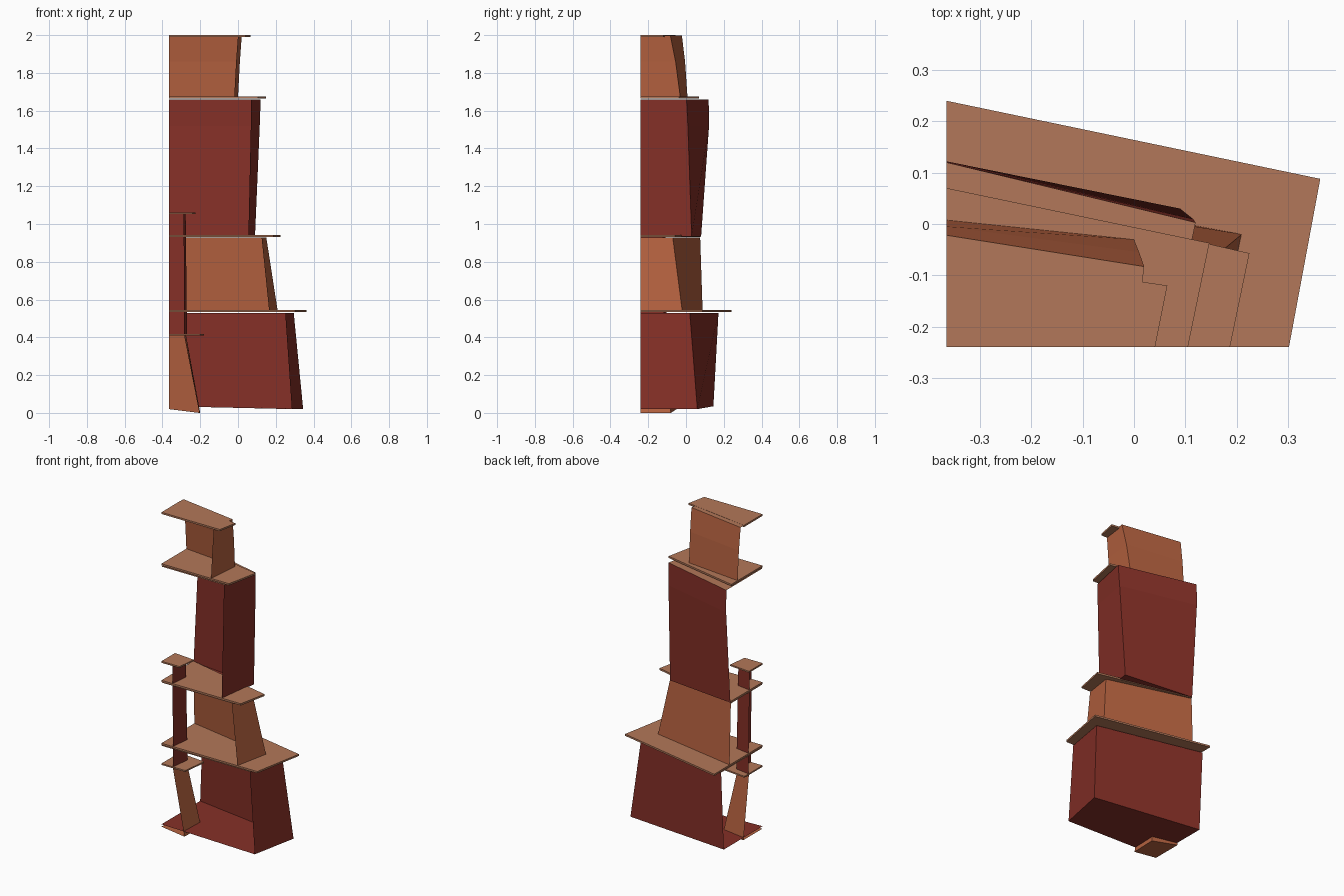
import bpy, bmesh

cube = bpy.data.objects.get("Cube")
if cube:
    bpy.data.objects.remove(cube, do_unlink=True)

# The tower is one open quarter, cut along these two planes
CUT_X, CUT_Y = -0.365, -0.24


def make_material(name, rgb):
    mat = bpy.data.materials.new(name)
    mat.use_nodes = True
    color = (*rgb, 1.0)
    mat.diffuse_color = color
    mat.node_tree.nodes["Principled BSDF"].inputs["Base Color"].default_value = color
    return mat


ORANGE = make_material("orange clay", (0.46, 0.12, 0.05))
RED = make_material("dark red clay", (0.235, 0.029, 0.02))
TAN = make_material("tan slab", (0.45, 0.187, 0.1))


def outline(bm, z, front_x, corner, end_y, drop=0.0):
    """Ring of four points: cut corner, front end, outer corner, back end."""
    points = [(CUT_X, CUT_Y, z), (front_x, CUT_Y, z - drop),
              (*corner, z - drop), (CUT_X, end_y, z)]
    return [bm.verts.new(p) for p in points]


def finish(bm, name, materials):
    mesh = bpy.data.meshes.new(name)
    bm.to_mesh(mesh)
    bm.free()
    for mat in materials:
        mesh.materials.append(mat)
    obj = bpy.data.objects.new(name, mesh)
    bpy.context.collection.objects.link(obj)
    return obj


def block(name, mat, levels, drop=0.0):
    """Two outer walls through the levels, a floor and a tan cap; cut sides open."""
    bm = bmesh.new()
    rings = [outline(bm, *lv, drop=0.0 if i else drop) for i, lv in enumerate(levels)]
    for low, high in zip(rings, rings[1:]):
        for i in (1, 2):
            bm.faces.new((low[i], low[i + 1], high[i + 1], high[i]))
    bm.faces.new(rings[0][::-1])
    bm.faces.new(rings[-1]).material_index = 1
    return finish(bm, name, (mat, TAN))


def slab(name, top, front_x, corner, end_y, thick=0.011):
    bm = bmesh.new()
    low = outline(bm, top - thick, front_x, corner, end_y)
    high = outline(bm, top, front_x, corner, end_y)
    bm.faces.new(low[::-1])
    bm.faces.new(high)
    for i in range(4):
        j = (i + 1) % 4
        bm.faces.new((low[i], low[j], high[j], high[i]))
    return finish(bm, name, (TAN,))


# Main tower blocks: (height, front end x, outer corner, back end y)
block("base_block", RED, [
    (0.035, 0.285, (0.345, 0.06), 0.145),
    (0.53, 0.25, (0.295, 0.02), 0.172)], drop=0.015)
block("lower_block", ORANGE, [
    (0.54, 0.165, (0.21, -0.02), 0.088),
    (0.928, 0.125, (0.15, -0.07), 0.075)])
block("middle_block", RED, [
    (0.935, 0.055, (0.09, 0.03), 0.08),
    (1.52, 0.068, (0.115, 0.01), 0.122),
    (1.658, 0.07, (0.12, 0.003), 0.12)])
block("top_block", ORANGE, [
    (1.67, -0.02, (0.0, -0.03), 0.008),
    (1.86, -0.01, (0.01, -0.055), -0.005),
    (1.999, 0.0, (0.02, -0.083), -0.022)])

# Main tower slabs
slab("base_slab", 0.546, 0.302, (0.363, 0.088), 0.24)
slab("lower_slab", 0.942, 0.187, (0.225, -0.057), 0.078)
slab("middle_slab", 1.676, 0.105, (0.147, -0.037), 0.07)
slab("top_slab", 2.0, 0.041, (0.065, -0.12), -0.055)

# Small inner column with its slabs
block("column_foot", ORANGE, [
    (0.02, -0.205, (-0.2, -0.08), -0.05),
    (0.41, -0.285, (-0.275, -0.12), -0.105)], drop=0.02)
block("column_shaft", RED, [
    (0.415, -0.285, (-0.27, -0.115), -0.1),
    (1.052, -0.288, (-0.277, -0.125), -0.112)])
slab("column_foot_slab", 0.418, -0.2, (-0.18, -0.08), -0.06, 0.009)
slab("column_top_slab", 1.062, -0.24, (-0.225, -0.118), -0.105, 0.009)
